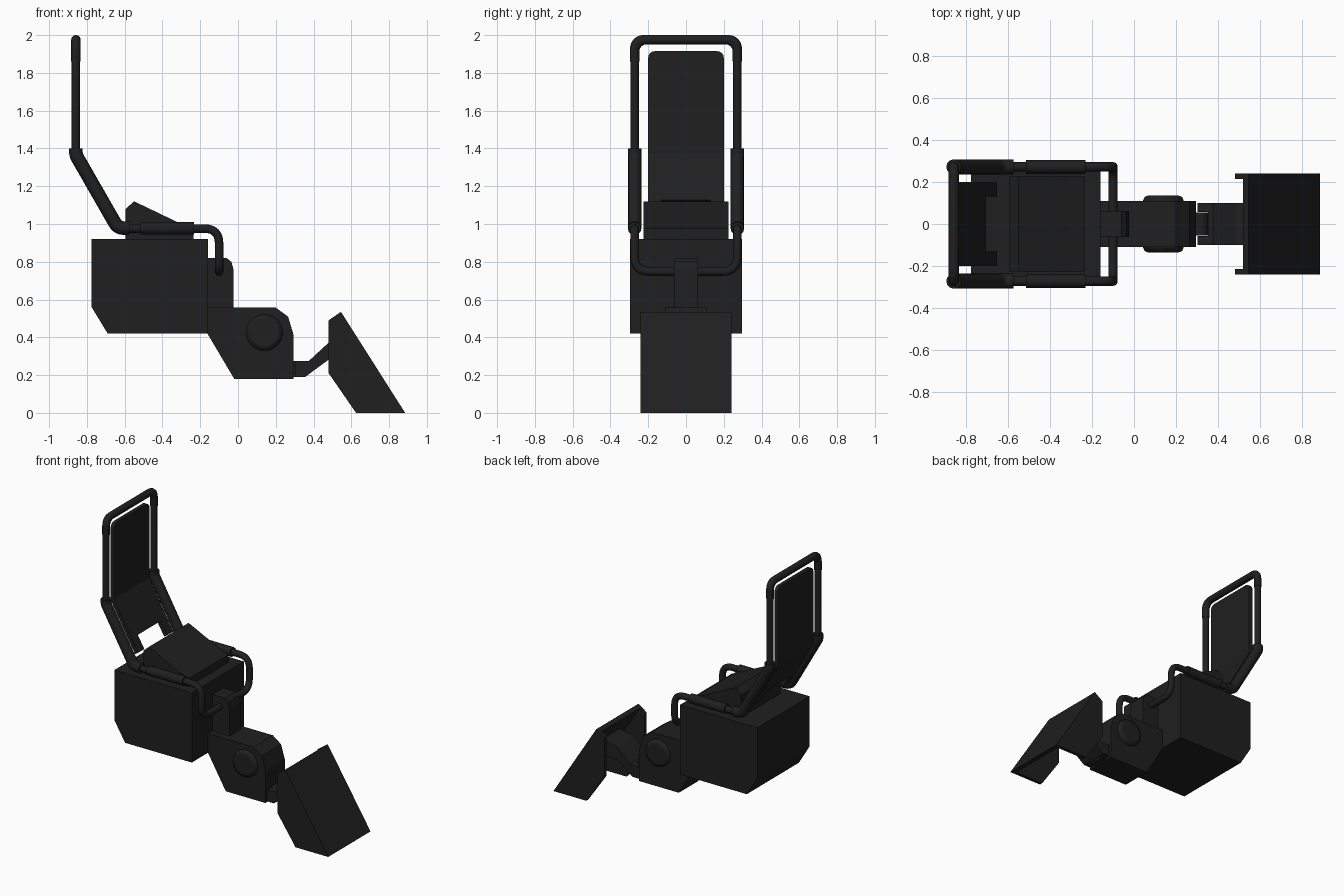
import bpy, bmesh, math
from mathutils import Vector

if "Cube" in bpy.data.objects:
    bpy.data.objects.remove(bpy.data.objects["Cube"])

mat = bpy.data.materials.new("dark_metal")
mat.diffuse_color = (0.014, 0.014, 0.014, 1)
mat.use_nodes = True
mat.node_tree.nodes["Principled BSDF"].inputs["Base Color"].default_value = mat.diffuse_color


def prism(name, profile, y0, y1):
    """Extrude an (x, z) profile from y0 to y1."""
    bm = bmesh.new()
    face = bm.faces.new([bm.verts.new((x, y0, z)) for x, z in profile])
    ext = bmesh.ops.extrude_face_region(bm, geom=[face])
    moved = [g for g in ext["geom"] if isinstance(g, bmesh.types.BMVert)]
    bmesh.ops.translate(bm, verts=moved, vec=(0, y1 - y0, 0))
    bmesh.ops.recalc_face_normals(bm, faces=bm.faces)
    me = bpy.data.meshes.new(name)
    bm.to_mesh(me)
    bm.free()
    me.materials.append(mat)
    ob = bpy.data.objects.new(name, me)
    bpy.context.collection.objects.link(ob)
    return ob


def fillet(points, radius, closed):
    """Round the corners of a polyline."""
    pts = [Vector(p) for p in points]
    n, out = len(pts), []
    for i, p in enumerate(pts):
        if not closed and i in (0, n - 1):
            out.append(p)
            continue
        a, b = pts[i - 1] - p, pts[(i + 1) % n] - p
        cut = min(radius / math.tan(a.angle(b) / 2), a.length * 0.48, b.length * 0.48)
        s, e = p + a.normalized() * cut, p + b.normalized() * cut
        for k in range(9):
            t = k / 8
            out.append(s * (1 - t) ** 2 + p * 2 * t * (1 - t) + e * t * t)
    return out


def tube(name, points, radius, bend=0.07, closed=False):
    path = fillet(points, bend, closed)
    cu = bpy.data.curves.new(name, "CURVE")
    cu.dimensions = "3D"
    cu.bevel_depth, cu.bevel_resolution, cu.use_fill_caps = radius, 4, True
    sp = cu.splines.new("POLY")
    sp.points.add(len(path) - 1)
    for q, p in zip(sp.points, path):
        q.co = (*p, 1)
    sp.use_cyclic_u = closed
    cu.materials.append(mat)
    ob = bpy.data.objects.new(name, cu)
    bpy.context.collection.objects.link(ob)
    bpy.ops.object.select_all(action="DESELECT")
    ob.select_set(True)
    bpy.context.view_layer.objects.active = ob
    bpy.ops.object.convert(target="MESH")
    bpy.ops.object.shade_smooth_by_angle(angle=math.radians(40))


# Main body and wedge cushion
prism("body", [(-.775, .92), (-.16, .92), (-.16, .42), (-.69, .42), (-.775, .56)], -.296, .296)
prism("seat_wedge", [(-.595, .91), (-.595, 1.08), (-.55, 1.12), (-.31, 1.005),
                     (-.235, .975), (-.235, .91)], -.225, .225)

# Clasp holding the front bar, and the arm below it
prism("clasp", [(-.165, .55), (-.165, .82), (-.06, .82), (-.035, .80), (-.024, .76), (-.024, .55)],
      -.063, .063)
prism("arm", [(-.162, .557), (.20, .557), (.265, .51), (.295, .41), (.295, .18),
              (-.02, .18), (-.162, .42)], -.11, .11)

# Hinge disc through the arm
bpy.ops.mesh.primitive_cylinder_add(vertices=40, radius=.096, depth=.27,
                                    location=(.14, 0, .425), rotation=(math.pi / 2, 0, 0))
disc = bpy.context.object
disc.name = "hinge_disc"
disc.data.materials.append(mat)
bev = disc.modifiers.new("edge", "BEVEL")
bev.width, bev.segments = .022, 2
bpy.ops.object.shade_smooth_by_angle(angle=math.radians(30))

# Hinge tongue with a rounded end, and the two link bars
tip = [(.312 + .043 * math.cos(a), .232 + .043 * math.sin(a))
       for a in (math.pi * (k / 12 - .5) for k in range(13))]
prism("hinge_tongue", [(.28, .189)] + tip + [(.28, .275)], -.054, .054)
link = [(.302, .275), (.375, .275), (.48, .372), (.63, .40), (.68, .32),
        (.60, .28), (.48, .282), (.355, .19), (.302, .19)]
for side, y0 in (("left", .058), ("right", -.1)):
    prism(side + "_link", link, y0, y0 + .042)
prism("link_web", [(.352, .275), (.375, .275), (.48, .372), (.63, .40), (.68, .32),
                   (.60, .28), (.48, .282), (.355, .19)], -.06, .06)

# Scoop: two side plates and a sloping front plate
for side, y0 in (("left", .215), ("right", -.24)):
    prism(side + "_scoop_side", [(.48, .49), (.545, .535), (.885, 0), (.625, 0), (.48, .21)],
          y0, y0 + .025)
prism("scoop_plate", [(.52, .517), (.545, .535), (.885, 0), (.85, 0)], -.22, .22)

# Continuous tube frame
Y, X = .272, -.858
half = [(-.1, Y, .748), (-.1, Y, .976), (-.63, Y, .976), (X, Y, 1.37), (X, Y, 1.976)]
loop = half + [(x, -y, z) for x, y, z in reversed(half)]
tube("tube_frame", loop, .0225, .08, True)

# Thicker sleeves on the frame
for side, s in (("left", 1), ("right", -1)):
    tube(side + "_back_sleeve", [(X, Y * s, 1.40), (X, Y * s, 1.365), (-.637, Y * s, .98),
                                 (-.575, Y * s, .977)], .036, .06)
    tube(side + "_arm_sleeve", [(-.515, Y * s, .977), (-.232, Y * s, .977)], .033)
tube("top_sleeve", [(X, Y, 1.86), (X, Y, 1.976), (X, -Y, 1.976), (X, -Y, 1.86)], .025, .08)

# Back panel: upright part with rounded top corners, bent lower part, two legs
upper = prism("back_panel", [(X - .014, 1.36), (X - .014, 1.915), (X + .014, 1.915),
                             (X + .014, 1.375)], -.2, .2)
bm = bmesh.new()
bm.from_mesh(upper.data)
corners = [e for e in bm.edges if all(v.co.z > 1.9 for v in e.verts)
           and abs(e.verts[0].co.y - e.verts[1].co.y) < .01]
bmesh.ops.bevel(bm, geom=corners, offset=.035, segments=4, affect="EDGES", profile=.5)
bm.to_mesh(upper.data)
bm.free()
prism("lower_back_panel", [(X - .014, 1.36), (X + .014, 1.375), (-.705, 1.128), (-.73, 1.112)],
      -.2, .2)
for side, y0 in (("left", .13), ("right", -.2)):
    prism(side + "_panel_leg", [(-.73, 1.112), (-.705, 1.128), (-.653, 1.04), (-.678, 1.024)],
          y0, y0 + .07)
